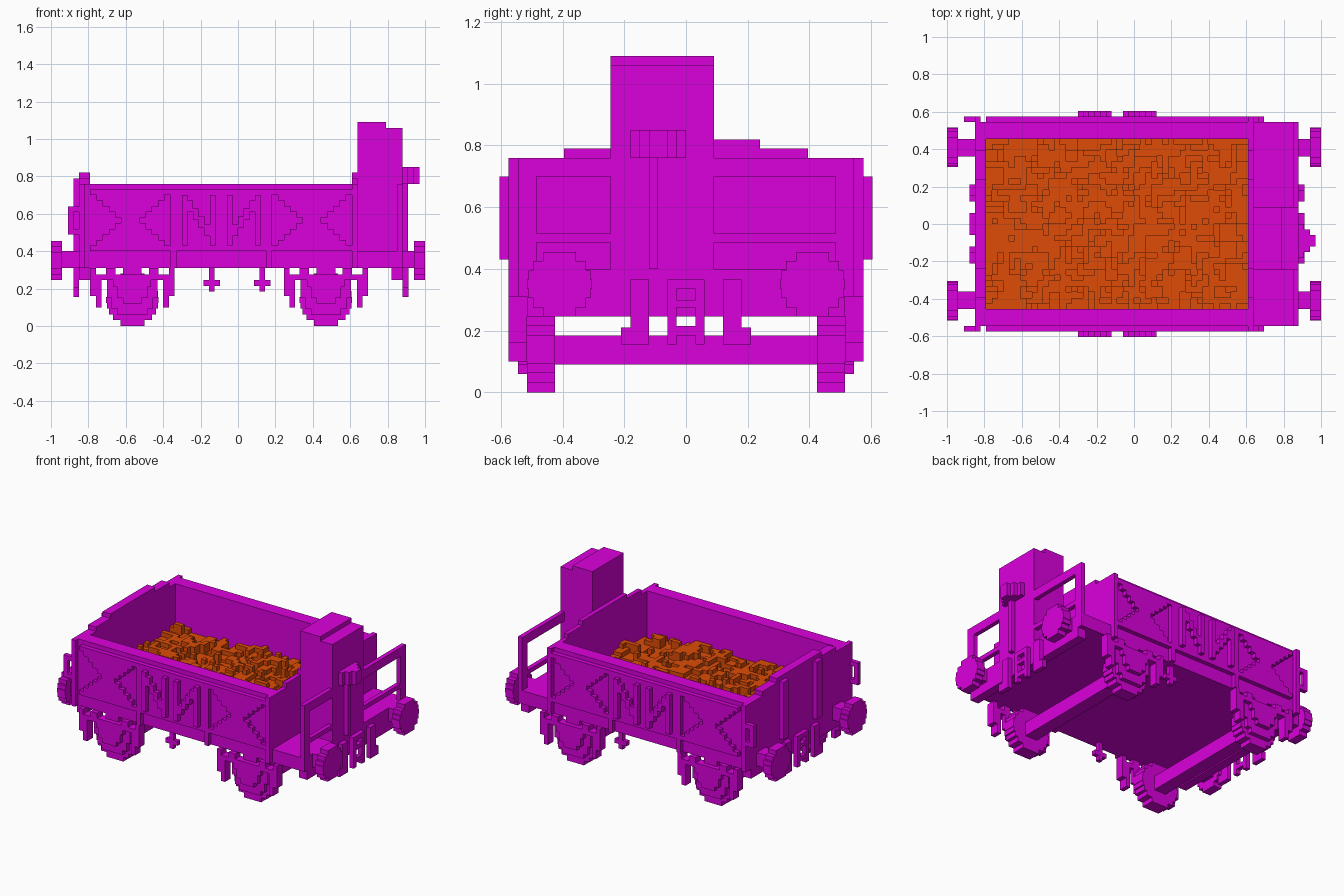
import bpy, bmesh, random
from mathutils import Vector

if "Cube" in bpy.data.objects:
    bpy.data.objects.remove(bpy.data.objects["Cube"])

V = 2 / 66  # block size


def material(name, color):
    m = bpy.data.materials.new(name)
    m.use_nodes = True
    m.diffuse_color = color
    m.node_tree.nodes["Principled BSDF"].inputs["Base Color"].default_value = color
    return m


PAINT = material("magenta paint", (0.71, 0.0, 0.72, 1))
ORE = material("orange ore", (0.73, 0.073, 0.002, 1))


def boxes(name, items, mat=PAINT):
    """One object from boxes given as (x0, x1, y0, y1, z0, z1)."""
    bm = bmesh.new()
    for b in items:
        lo, hi = Vector(b[0::2]), Vector(b[1::2])
        verts = bmesh.ops.create_cube(bm, size=1)["verts"]
        for v in verts:
            v.co = Vector(((lo[i] + hi[i]) / 2 + v.co[i] * (hi[i] - lo[i])) for i in range(3))
    mesh = bpy.data.meshes.new(name)
    bm.to_mesh(mesh)
    bm.free()
    mesh.materials.append(mat)
    ob = bpy.data.objects.new(name, mesh)
    bpy.context.collection.objects.link(ob)
    return ob


def flip_y(items):
    return [(a, b, -d, -c, e, f) for a, b, c, d, e, f in items]


def both(items):
    return items + flip_y(items)


def disc(radius, steps):
    """Stepped disc as slabs: (half width, low, high) about the centre."""
    out = []
    for k in range(steps):
        lo = -radius + 2 * radius * k / steps
        hi = lo + 2 * radius / steps
        mid = (lo + hi) / 2
        out.append(((radius ** 2 - mid ** 2) ** 0.5, lo, hi))
    return out


# Underframe, platform and headstocks
boxes("underframe", [(-0.85, 0.88, -0.545, 0.545, 0.31, 0.40)])
boxes("headstocks", [(0.82, 0.88, -0.515, 0.515, 0.245, 0.40),
                     (-0.85, -0.79, -0.515, 0.515, 0.245, 0.40)])

# Side walls, upright posts and the door plate
boxes("side_walls", both([(-0.85, 0.64, 0.455, 0.545, 0.40, 0.76)]))
boxes("side_posts", both([(x, x + V, 0.545, 0.575, 0.31, top) for x, top in
                          ((-0.85, 0.76), (-0.36, 0.73), (0.15, 0.73), (0.61, 0.76))]))
boxes("door_plates", both([(-0.33, 0.15, 0.545, 0.575, 0.40, 0.73)]))

# Stepped hourglass plates on the end panels of each side
plates = []
for cx in (-0.575, 0.395):
    for i in range(11):
        z = 0.40 + 0.03 * i
        half = 0.05 + 0.033 * abs(i - 5)
        plates.append((cx - half, cx + half, 0.545, 0.575, z, z + 0.03))
boxes("side_hourglass_plates", both(plates))

# Raised door bars with stepped struts, mirrored as a pair
door = []
for cx, s in ((-0.21, 1), (0.03, -1)):
    door += [(cx - 0.09, cx - 0.06, 0.575, 0.605, 0.43, 0.70),
             (cx + 0.06, cx + 0.09, 0.575, 0.605, 0.43, 0.70)]
    for i in range(4):
        x = cx + s * (i - 1.5) * V
        z = 0.64 - i * V * 1.4
        door.append((x - V / 2, x + V / 2, 0.575, 0.605, z - V, z + V))
boxes("door_bars", both(door))

# End walls with stepped tops and posts
ends = []
for a, b in ((-0.85, -0.79), (0.61, 0.64)):
    for half, top in ((0.545, 0.76), (0.395, 0.79), (0.24, 0.82)):
        ends.append((a, b, -half, half, 0.40, top))
boxes("end_walls", ends)
boxes("end_posts", both([(-0.88, -0.85, 0.15, 0.21, 0.40, 0.79)]))

# Grab handles on the plain end
boxes("grab_handles", both([
    (-0.91, -0.88, 0.545, 0.575, 0.49, 0.64),
    (-0.88, -0.82, 0.545, 0.575, 0.49, 0.52),
    (-0.88, -0.82, 0.545, 0.575, 0.61, 0.64)]))

# Brake cabin with lamp bracket
boxes("brake_cabin", [(0.64, 0.79, -0.245, 0.09, 0.40, 1.09),
                      (0.79, 0.88, -0.245, 0.09, 0.40, 1.06)])
boxes("cabin_bracket", [(0.88, 0.91, -0.12, -0.09, 0.40, 0.76),
                        (0.88, 0.91, -0.18, 0.0, 0.76, 0.85),
                        (0.91, 0.94, -0.15, -0.03, 0.76, 0.85),
                        (0.94, 0.97, -0.12, -0.06, 0.76, 0.85)])

# Platform railing on both sides of the cabin
rail = []
for inner, outer in ((-0.245, -0.545), (0.09, 0.545)):
    s = 1 if outer > 0 else -1
    lo, hi = min(inner, outer), max(inner, outer)
    rail += [(0.85, 0.88, lo, hi, 0.70, 0.76), (0.85, 0.88, lo, hi, 0.485, 0.515)]
    p = sorted((outer, outer - s * 0.06))
    rail.append((0.85, 0.88, p[0], p[1], 0.40, 0.76))
boxes("platform_railing", rail)

# Buffers, hoses and couplings at each end
buffers, hoses, hooks = [], [], []
for s, face in ((-1, 0.85), (1, 0.88)):
    def span(a, b):
        return tuple(sorted((s * a, s * b)))
    buffers.append(span(face, 0.94) + (0.36, 0.455, 0.31, 0.40))
    for half, lo, hi in disc(0.105, 7):
        buffers.append(span(0.94, 1.0) + (0.41 - half, 0.41 + half, 0.35 + lo, 0.35 + hi))
    front = span(face, face + V)
    hoses += [front + (0.12, 0.18, 0.155, 0.365),
              front + (0.18, 0.21, 0.155, 0.21)]
    hooks += [front + (0.03, 0.06, 0.155, 0.365),
              front + (0.0, 0.03, 0.185, 0.215),
              front + (0.0, 0.03, 0.275, 0.30),
              front + (0.0, 0.03, 0.335, 0.365)]
boxes("buffers", both(buffers))
boxes("brake_hoses", both(hoses))
boxes("couplings", both(hooks))

# Wheels, axles, axle boxes and springs
wheels, axles, gear = [], [], []
for cx in (-0.565, 0.47):
    for half, lo, hi in disc(0.14, 9):
        wheels.append((cx - half, cx + half, 0.425, 0.515, 0.14 + lo, 0.14 + hi))
    axles.append((cx - 0.045, cx + 0.045, -0.425, 0.425, 0.09, 0.185))
    for half, y, lo, hi in ((0.08, 0.545, 0.06, 0.09), (0.11, 0.545, 0.09, 0.15),
                            (0.135, 0.545, 0.15, 0.245), (0.05, 0.575, 0.12, 0.15),
                            (0.08, 0.575, 0.15, 0.21), (0.10, 0.575, 0.21, 0.245),
                            (0.165, 0.575, 0.245, 0.275), (0.05, 0.545, 0.275, 0.31)):
        gear.append((cx - half, cx + half, 0.515, y, lo, hi))
    for s in (-1, 1):
        for a, b, lo, hi in ((0.165, 0.195, 0.10, 0.21), (0.195, 0.225, 0.16, 0.31),
                             (0.165, 0.195, 0.21, 0.275), (0.09, 0.14, 0.26, 0.31)):
            x = sorted((cx + s * a, cx + s * b))
            gear.append((x[0], x[1], 0.515, 0.575, lo, hi))
boxes("wheels", both(wheels))
boxes("axles", axles)
boxes("springs_and_axle_boxes", both(gear))


# One brake release handle per side
def handle(x):
    return [(x - 0.015, x + 0.015, 0.485, 0.515, 0.185, 0.31),
            (x - 0.045, x + 0.045, 0.485, 0.515, 0.215, 0.245)]


boxes("release_handles", handle(0.13) + flip_y(handle(-0.14)))

# Lumpy ore load: blocks sometimes keep a neighbour's height
random.seed(4)
load, level = [], {}
nx, ny = 46, 30
sx, sy = 1.40 / nx, 0.91 / ny
for i in range(nx):
    for j in range(ny):
        fresh = random.choice((0, 1, 1, 2, 2, 3))
        level[i, j] = random.choice((level.get((i - 1, j), fresh),
                                     level.get((i, j - 1), fresh), fresh))
        x, y = -0.79 + i * sx, -0.455 + j * sy
        load.append((x, x + sx, y, y + sy, 0.39, 0.43 + V * level[i, j]))
boxes("ore_load", load, ORE)
